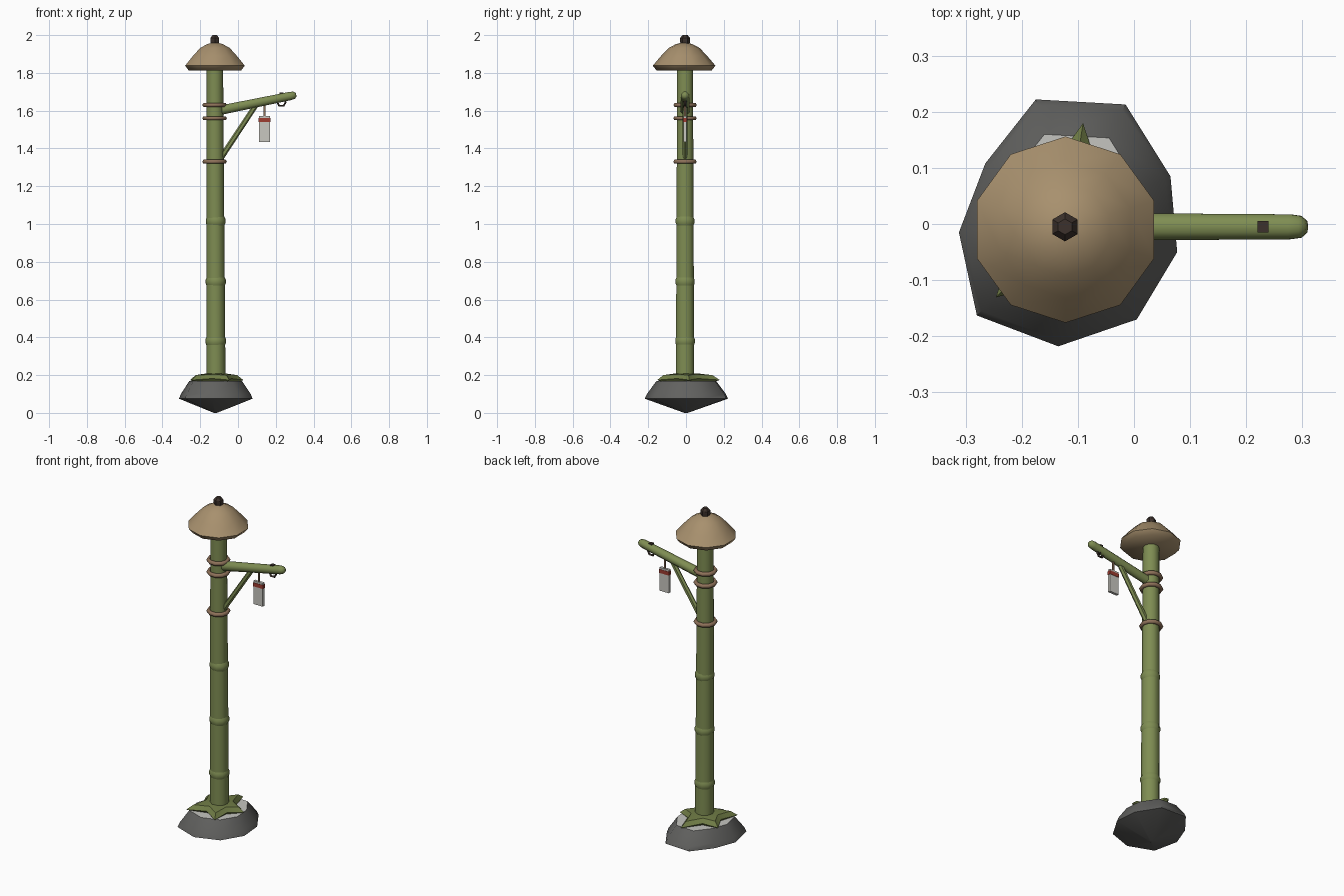
import bpy, bmesh, math
from mathutils import Vector

if "Cube" in bpy.data.objects:
    bpy.data.objects.remove(bpy.data.objects["Cube"])

PX, PY = -0.12, -0.005   # post axis


def mat(name, r, g, b):
    m = bpy.data.materials.new(name)
    m.diffuse_color = (r, g, b, 1)
    m.use_nodes = True
    m.node_tree.nodes["Principled BSDF"].inputs["Base Color"].default_value = m.diffuse_color
    return m


GREEN = mat("bamboo green", 0.21, 0.265, 0.085)
MOSS = mat("leaf green", 0.16, 0.20, 0.06)
STRAW = mat("straw tan", 0.39, 0.28, 0.155)
ROPE = mat("rope brown", 0.27, 0.165, 0.10)
STONE = mat("stone grey", 0.12, 0.12, 0.115)
PALE = mat("pale stone", 0.56, 0.56, 0.53)
PAPER = mat("paper white", 0.58, 0.57, 0.53)
RED = mat("band red", 0.34, 0.045, 0.03)
DARK = mat("dark wood", 0.045, 0.031, 0.025)


def finish(name, bm, mats, angle=50):
    bmesh.ops.recalc_face_normals(bm, faces=bm.faces)
    me = bpy.data.meshes.new(name)
    bm.to_mesh(me)
    bm.free()
    ob = bpy.data.objects.new(name, me)
    bpy.context.collection.objects.link(ob)
    for m in mats:
        me.materials.append(m)
    if angle:
        bpy.ops.object.select_all(action='DESELECT')
        ob.select_set(True)
        bpy.context.view_layer.objects.active = ob
        bpy.ops.object.shade_smooth_by_angle(angle=math.radians(angle))
    return ob


def loft(name, rings, mats, angle=50, rule=None):
    """Skin a list of equal-length point rings and cap both ends."""
    bm = bmesh.new()
    vs = [[bm.verts.new(p) for p in ring] for ring in rings]
    n = len(rings[0])
    for a, b in zip(vs, vs[1:]):
        for i in range(n):
            j = (i + 1) % n
            bm.faces.new((a[i], a[j], b[j], b[i]))
    bm.faces.new(vs[0])
    bm.faces.new(vs[-1])
    bm.normal_update()
    if rule:
        for f in bm.faces:
            f.material_index = rule(f.calc_center_median())
    return finish(name, bm, mats, angle)


def circle(x, y, z, r, n, start=0.0):
    return [(x + r * math.cos(start + 2 * math.pi * i / n),
             y + r * math.sin(start + 2 * math.pi * i / n), z) for i in range(n)]


def rod(name, a, b, profile, n, mats):
    """Round bar from a to b; profile is (fraction along, radius)."""
    a, b = Vector(a), Vector(b)
    q = (b - a).to_track_quat('Z', 'Y')
    rings = [[a.lerp(b, t) + q @ Vector(p) for p in circle(0, 0, 0, r, n, math.pi / n)]
             for t, r in profile]
    return loft(name, rings, mats)


def torus(name, centre, major, minor, n, m, material, upright=False):
    bm = bmesh.new()
    vs = []
    for i in range(n):
        t = 2 * math.pi * i / n
        for k in range(m):
            u = 2 * math.pi * k / m
            d = major + minor * math.cos(u)
            p = Vector((d * math.cos(t), d * math.sin(t), minor * math.sin(u)))
            if upright:
                p = Vector((p.x, p.z, p.y))
            vs.append(bm.verts.new(p + Vector(centre)))
    for i in range(n):
        for k in range(m):
            i2, k2 = (i + 1) % n, (k + 1) % m
            bm.faces.new([vs[s * m + t] for s, t in ((i, k), (i2, k), (i2, k2), (i, k2))])
    return finish(name, bm, [material], 70)


def box(name, x, y, z0, z1, sx, sy, material):
    ring = [(x + a * sx / 2, y + b * sy / 2) for a, b in ((-1, -1), (1, -1), (1, 1), (-1, 1))]
    return loft(name, [[(p, q, z) for p, q in ring] for z in (z0, z1)], [material], 0)


# Foundation stone: irregular nine-sided outline, pointed below, pale flat top
outline = [(-0.175, 0.222), (-0.265, 0.108), (-0.312, -0.015), (-0.28, -0.163),
           (-0.135, -0.218), (0.005, -0.17), (0.077, -0.05), (0.065, 0.085), (-0.015, 0.213)]
rings = [[(PX + (x - PX) * s, y * s, z) for x, y in outline]
         for s, z in ((0.04, 0.0), (1.0, 0.075), (0.95, 0.1), (0.72, 0.168))]
loft("foundation_stone", rings, [STONE, PALE], 50, lambda c: 1 if c.z > 0.16 else 0)

# Five-pointed leaf skirt round the foot of the post
tips = (0.187, 0.15, 0.178, 0.165, 0.15)
star = []
for i in range(5):
    a = math.radians(81 + 72 * i)
    star += [(tips[i], a), (0.095, a + math.radians(36))]


def star_ring(s, z, droop):
    return [(PX + r * s * math.cos(a), PY + r * s * math.sin(a),
             z - (droop if r > 0.1 else 0)) for r, a in star]


loft("leaf_skirt", [star_ring(0.85, 0.165, 0), star_ring(1.0, 0.182, 0.008),
                    star_ring(0.78, 0.204, 0.004), star_ring(0.4, 0.208, 0)], [MOSS], 40)

# Tapered bamboo post
loft("post", [circle(-0.117, PY, 0.15, 0.051, 10), circle(-0.123, PY, 1.84, 0.044, 10)], [GREEN])

# Bamboo nodes
for i, z in enumerate((0.38, 0.695, 1.015)):
    r = 0.051 - 0.004 * z
    loft(f"post_node_{i + 1}", [circle(-0.118, PY, z + d, r + e, 10)
                                for d, e in ((-0.025, -0.002), (-0.01, 0.005), (0.01, 0.005),
                                             (0.025, -0.002))], [GREEN])

# Straw cap and its knob
loft("straw_cap", [circle(PX - 0.002, PY - 0.005, z, r, 10, math.pi / 10 * s)
                   for z, r, s in ((1.812, 0.145, 1), (1.838, 0.166, 1), (1.89, 0.122, 1),
                                   (1.932, 0.082, 1), (1.953, 0.042, 1), (1.96, 0.01, 1))],
     [STRAW], 55)
loft("cap_knob", [circle(PX - 0.003, PY, z, r, 6, math.pi / 6)
                  for z, r in ((1.945, 0.02), (1.962, 0.026), (1.985, 0.026), (2.0, 0.014))],
     [DARK], 30)

# Rope bindings
for i, z in enumerate((1.63, 1.56, 1.33)):
    torus(f"rope_binding_{i + 1}", (PX - 0.004, PY, z), 0.053, 0.012, 10, 6, ROPE)

# Side arm and diagonal brace
rod("side_arm", (-0.12, PY, 1.597), (0.308, PY, 1.684),
    ((0, 0.027), (0.93, 0.024), (0.975, 0.021), (1, 0.011)), 8, [GREEN])
rod("brace", (-0.1, PY, 1.335), (0.095, PY, 1.63), ((0, 0.015), (1, 0.014)), 6, [GREEN])

# Hook ring with its peg near the arm end
torus("hook_ring", (0.23, PY, 1.645), 0.022, 0.006, 6, 5, DARK, True)
box("hook_peg", 0.23, PY, 1.645, 1.697, 0.02, 0.02, DARK)

# Hanging tag: cord, paper slip and red band
box("tag_cord", 0.14, PY, 1.57, 1.65, 0.009, 0.009, ROPE)
box("paper_tag", 0.14, PY, 1.435, 1.572, 0.06, 0.016, PAPER)
box("tag_band", 0.14, PY, 1.54, 1.562, 0.064, 0.02, RED)
